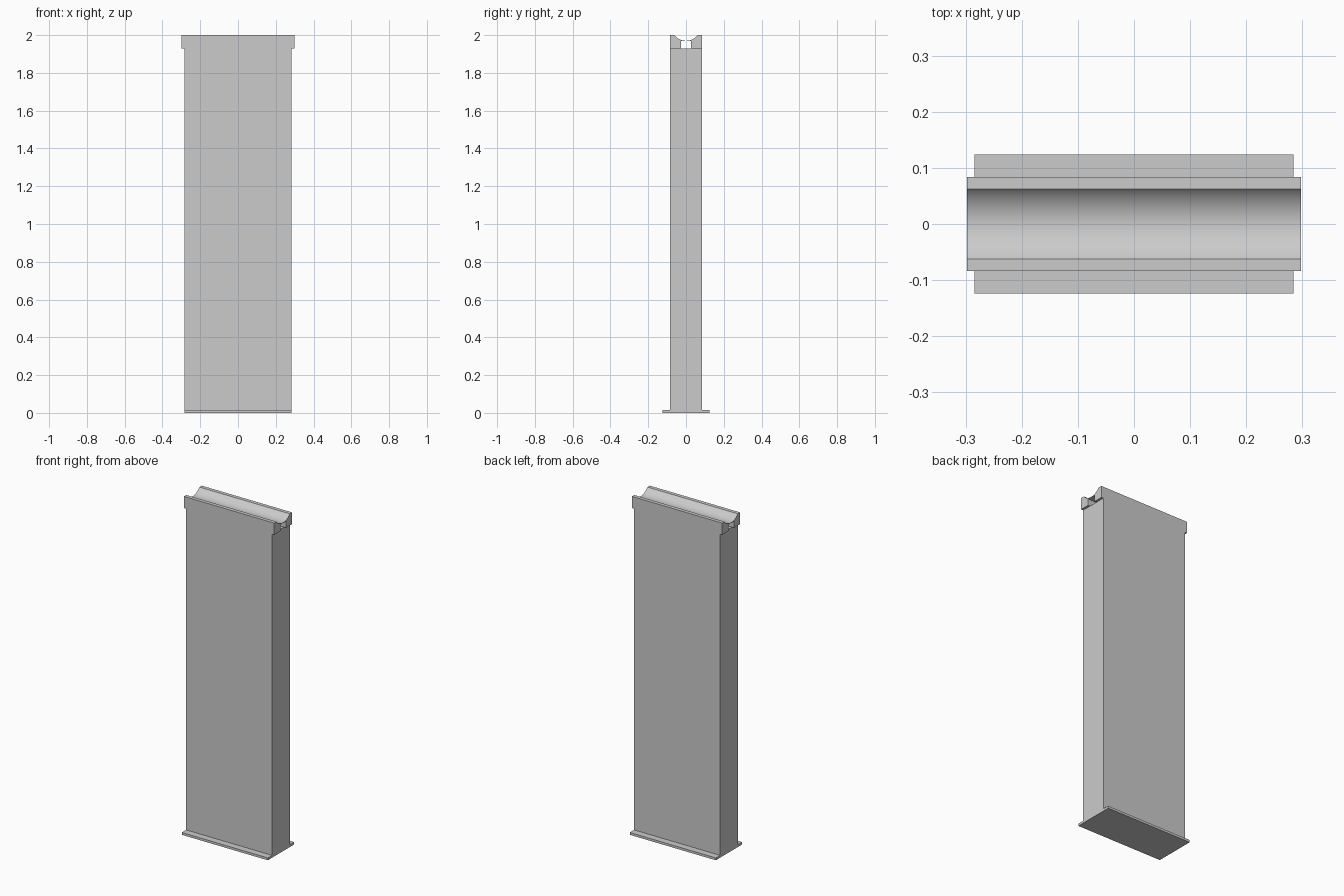
import bpy
import bmesh
import math

default = bpy.data.objects.get("Cube")
if default:
    bpy.data.objects.remove(default, do_unlink=True)

# Single plain grey finish
GREY = (0.6, 0.6, 0.6, 1)
mat = bpy.data.materials.new("plain grey")
mat.use_nodes = True
mat.diffuse_color = GREY
mat.node_tree.nodes["Principled BSDF"].inputs["Base Color"].default_value = GREY


def extrude_profile(name, points, half_x):
    """Closed (y, z) outline swept along x, centred on x = 0."""
    bm = bmesh.new()
    face = bm.faces.new([bm.verts.new((-half_x, y, z)) for y, z in points])
    swept = bmesh.ops.extrude_face_region(bm, geom=[face])["geom"]
    verts = [v for v in swept if isinstance(v, bmesh.types.BMVert)]
    bmesh.ops.translate(bm, verts=verts, vec=(2 * half_x, 0, 0))
    # The starting face is kept by the sweep unless it became interior
    if not face.is_valid:
        bmesh.ops.holes_fill(bm, edges=bm.edges[:])
    bmesh.ops.recalc_face_normals(bm, faces=bm.faces[:])
    mesh = bpy.data.meshes.new(name)
    bm.to_mesh(mesh)
    bm.free()
    mesh.materials.append(mat)
    obj = bpy.data.objects.new(name, mesh)
    bpy.context.collection.objects.link(obj)
    return obj


def rectangle(half_y, low, high):
    return [(-half_y, low), (half_y, low), (half_y, high), (-half_y, high)]


BODY_X, BODY_Y = 0.284, 0.084
PLATE_TOP, BODY_TOP, TOP = 0.014, 1.93, 2.0

# Base plate and tall upright
extrude_profile("base_plate", rectangle(0.124, 0, PLATE_TOP), BODY_X)
extrude_profile("upright", rectangle(BODY_Y, PLATE_TOP, BODY_TOP), BODY_X)

# Saddle: shallow round groove on top, square slot underneath
groove_y, depth, slot_y = 0.062, 0.03, 0.027
radius = (groove_y ** 2 + depth ** 2) / (2 * depth)
sweep = math.asin(groove_y / radius)
centre_z = TOP - depth + radius
steps = 32
groove = []
for i in range(steps + 1):
    a = sweep * (1 - 2 * i / steps)
    groove.append((radius * math.sin(a), centre_z - radius * math.cos(a)))
slot_top = TOP - depth - 0.001
outline = [(-BODY_Y, BODY_TOP), (-slot_y, BODY_TOP), (-slot_y, slot_top),
           (slot_y, slot_top), (slot_y, BODY_TOP), (BODY_Y, BODY_TOP),
           (BODY_Y, TOP)] + groove + [(-BODY_Y, TOP)]
saddle = extrude_profile("grooved_saddle", outline, 0.298)

bpy.ops.object.select_all(action="DESELECT")
saddle.select_set(True)
bpy.context.view_layer.objects.active = saddle
bpy.ops.object.shade_smooth_by_angle(angle=math.radians(25))
